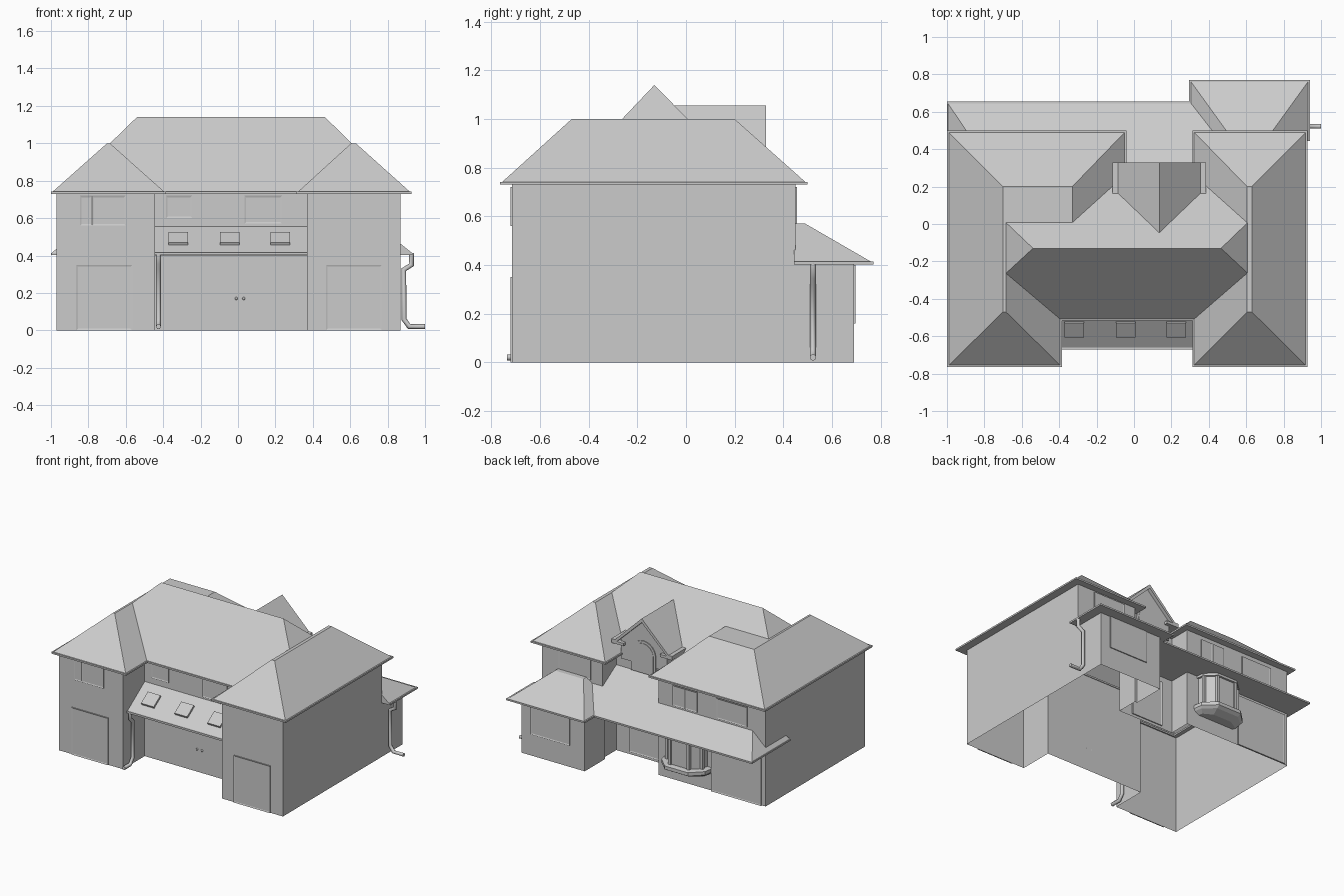
import bpy, bmesh
from math import sin, cos, pi
from mathutils import Vector

if "Cube" in bpy.data.objects:
    bpy.data.objects.remove(bpy.data.objects["Cube"])


def finish(name, bm):
    bmesh.ops.recalc_face_normals(bm, faces=bm.faces)
    me = bpy.data.meshes.new(name)
    bm.to_mesh(me)
    bm.free()
    ob = bpy.data.objects.new(name, me)
    bpy.context.collection.objects.link(ob)
    return ob


def frustum(name, base, top, z0, z1, bottom=True):
    """Solid between two rectangles (x0, x1, y0, y1); serves boxes and hip roofs."""
    bm = bmesh.new()
    a, b = [[bm.verts.new((x, y, z)) for x, y in ((x0, y0), (x1, y0), (x1, y1), (x0, y1))]
            for (x0, x1, y0, y1), z in ((base, z0), (top, z1))]
    for i in range(4):
        j = (i + 1) % 4
        bm.faces.new((a[i], a[j], b[j], b[i]))
    if bottom:
        bm.faces.new(a[::-1])
    bm.faces.new(b)
    bmesh.ops.remove_doubles(bm, verts=bm.verts, dist=1e-5)
    return finish(name, bm)


def box(name, x0, x1, y0, y1, z0, z1):
    return frustum(name, (x0, x1, y0, y1), (x0, x1, y0, y1), z0, z1)


def loft(name, rings, close=False, caps=False):
    """Skin a list of equal rings of 3D points; close joins the last to the first."""
    bm = bmesh.new()
    rs = [[bm.verts.new(p) for p in r] for r in rings]
    for a, b in zip(rs, rs[1:] + (rs[:1] if close else [])):
        for i in range(len(a)):
            j = (i + 1) % len(a)
            bm.faces.new((a[i], a[j], b[j], b[i]))
    if caps:
        bm.faces.new(rs[0])
        bm.faces.new(rs[-1])
    return finish(name, bm)


def walls(name, pts, z0, z1):
    loft(name, [[(x, y, z) for x, y in pts] for z in (z0, z1)])


def eave_ring(name, pts, w, z0, z1):
    """Flat eave strip of width w inside a counter-clockwise right-angled outline."""
    inner = []
    for i, p in enumerate(pts):
        p = Vector(p)
        d = (p - Vector(pts[i - 1])).normalized() + (Vector(pts[(i + 1) % len(pts)]) - p).normalized()
        inner.append((p.x - d.y * w, p.y + d.x * w))
    loft(name, [[(x, y, z) for x, y in o] for o, z in ((pts, z0), (pts, z1), (inner, z1), (inner, z0))], close=True)


def extrude(name, pts, axis, a, b):
    """Extrude a 2D profile along x (pts are y,z) or y (pts are x,z)."""
    loft(name, [[(t, u, v) if axis == 'x' else (u, t, v) for u, v in pts] for t in (a, b)], caps=True)


def panel(name, x0, x1, z0, z1, y, side):
    """Framed window or door on a wall at y; side is -1 for front, 1 for back."""
    ob = box(name, x0, x1, min(y, y + side * .007), max(y, y + side * .007), z0, z1)
    bm = bmesh.new()
    bm.from_mesh(ob.data)
    f = [f for f in bm.faces if f.normal.y * side > .9]
    bmesh.ops.inset_region(bm, faces=f, thickness=.012, depth=-.003)
    bm.to_mesh(ob.data)
    bm.free()


def hip_roof(name, base, top, z0, z1):
    frustum(name, base, top, z0, z1, False)


def pipe(name, pts):
    cu = bpy.data.curves.new(name, 'CURVE')
    cu.dimensions = '3D'
    cu.bevel_depth = .014
    cu.bevel_resolution = 1
    cu.use_fill_caps = True
    s = cu.splines.new('POLY')
    s.points.add(len(pts) - 1)
    for p, c in zip(s.points, pts):
        p.co = (*c, 1)
    bpy.context.collection.objects.link(bpy.data.objects.new(name, cu))


# walls: one outline per storey, open inside
front = [(-.97, .45), (-.97, -.715), (-.445, -.715), (-.445, -.46), (.37, -.46), (.37, -.715), (.87, -.715)]
recess = [(.37, .45), (.37, .29), (-.09, .29), (-.09, .45)]
walls("ground_walls", front + [(.87, .69), (.35, .69), (.35, .45)] + recess, 0, .412)
walls("upper_walls", front + [(.87, .45)] + recess, .412, .735)

# upper roofs
hip_roof("left_wing_roof", (-.99, -.395, -.755, .49), (-.70, -.685, -.47, .2), .742, 1.0)
hip_roof("left_rear_roof", (-.99, -.05, 0, .49), (-.70, -.33, 0, .2), .742, 1.0)
hip_roof("right_wing_roof", (.322, .918, -.755, .49), (.605, .63, -.47, .2), .742, 1.0)
hip_roof("main_roof", (-.95, .87, -.508, .26), (-.54, .465, -.13, -.13), .742, 1.14)
eave_ring("upper_eave", [(-1, -.765), (-.385, -.765), (-.385, -.515), (.312, -.515), (.312, -.765), (.928, -.765),
                         (.928, .5), (.312, .5), (.312, .3), (-.04, .3), (-.04, .5), (-1, .5)], .06, .73, .742)

# lower roofs
hip_roof("rear_lower_roof", (-.995, .5, .2, .645), (-.755, .5, .29, .29), .414, .635)
hip_roof("annex_roof", (.305, .93, .445, .76), (.5, .735, .445, .49), .414, .57)
box("rear_soffit", -1, .35, .29, .655, .402, .414)
box("side_soffit", -1, -.97, .2, .29, .402, .414)
eave_ring("annex_eave", [(.295, .445), (.94, .445), (.94, .77), (.295, .77)], .085, .402, .414)
extrude("porch_roof", [(-.665, .412), (-.46, .555), (-.46, .545), (-.65, .405)], 'x', -.445, .37)
box("porch_gutter", -.445, .37, -.672, -.655, .402, .416)
box("porch_soffit", -.445, .37, -.66, -.46, .4, .407)
slope = (.555 - .412) / .205
for x in (-.32, -.045, .225):
    y0, y1 = -.6, -.52
    za, zb = (.412 + slope * (y + .665) for y in (y0, y1))
    extrude("skylight", [(y0, za - .005), (y0 - .008, za + .012), (y1 - .008, zb + .012), (y1, zb - .005)],
            'x', x - .052, x + .052)

# rear dormer with gable roof, cornice returns and arched window
cx = .135
extrude("dormer_wall", [(cx - .19, .7), (cx + .19, .7), (cx + .19, .85), (cx, 1.025), (cx - .19, .85)],
        'y', .15, .302)
extrude("dormer_roof", [(cx - .22, .84), (cx, 1.055), (cx + .22, .84), (cx + .22, .815), (cx, 1.025), (cx - .22, .815)],
        'y', -.05, .328)
for s in (-1, 1):
    a, b = sorted((cx + s * .215, cx + s * .25))
    box("dormer_cornice", a, b, .13, .328, .81, .84)
    a, b = sorted((cx + s * .15, cx + s * .215))
    box("dormer_return", a, b, .28, .328, .81, .83)


def arch(r, z0, zc):
    return [(cx - r, z0), (cx + r, z0)] + [(cx + r * cos(pi * k / 12), zc + r * sin(pi * k / 12)) for k in range(13)]


extrude("arch_frame", arch(.1, .64, .78), 'y', .285, .308)
extrude("arch_glass", arch(.082, .65, .78), 'y', .285, .311)

# front windows and doors
panel("front_window_left", -.78, -.6, .56, .72, -.715, -1)
panel("front_window_side", -.845, -.78, .56, .72, -.715, -1)
panel("centre_window_small", -.385, -.245, .6, .72, -.46, -1)
panel("centre_window_large", .035, .235, .57, .72, -.46, -1)
for x in (-.865, .47):
    panel("garage_door", x, x + .3, 0, .35, -.715, -1)
for x in (-.01, .03):
    bpy.ops.mesh.primitive_uv_sphere_add(segments=10, ring_count=6, radius=.008, location=(x, -.467, .17))
    bpy.context.object.name = "door_knob"

# rear windows and doors
panel("rear_upper_window_a", -.31, -.21, .55, .7, .45, 1)
panel("rear_upper_window_b", -.41, -.31, .55, .7, .45, 1)
panel("rear_upper_window_c", -.82, -.57, .55, .7, .45, 1)
panel("rear_upper_window_d", .465, .73, .56, .72, .45, 1)
panel("annex_window", .47, .79, .16, .4, .69, 1)
panel("patio_door", -.94, -.53, 0, .38, .455, 1)
panel("recess_window", 0, .26, .02, .36, .29, 1)


# bay window: plan outline lofted through several levels
def bay_plan(w, d):
    c = -.34
    return [(c - w, .45), (c - w * .95, .45 + d * .45), (c - w * .5, .45 + d),
            (c + w * .5, .45 + d), (c + w * .95, .45 + d * .45), (c + w, .45)]


for name, levels in (
        ("bay_sill", [(.15, .07, .105), (.18, .125, .125), (.19, .15, .14), (.19, .15, .165), (.165, .125, .17)]),
        ("bay_glass", [(.15, .11, .165), (.15, .11, .405)]),
        ("bay_head", [(.165, .125, .385), (.165, .125, .405)])):
    loft(name, [[(x, y, z) for x, y in bay_plan(w, d)] for w, d, z in levels], caps=True)
for x, y in bay_plan(.152, .112)[1:5]:
    box("bay_post", x - .01, x + .01, y - .01, y + .01, .165, .4)

# drainpipes
pipe("annex_drainpipe", [(.928, .522, .41), (.928, .522, .35), (.887, .522, .325),
                         (.887, .522, .06), (.915, .522, .02), (1.0, .522, .02)])
pipe("porch_drainpipe", [(-.425, -.66, .405), (-.425, -.66, .36), (-.425, -.63, .33),
                         (-.425, -.63, .06), (-.425, -.66, .02), (-.425, -.735, .02)])
